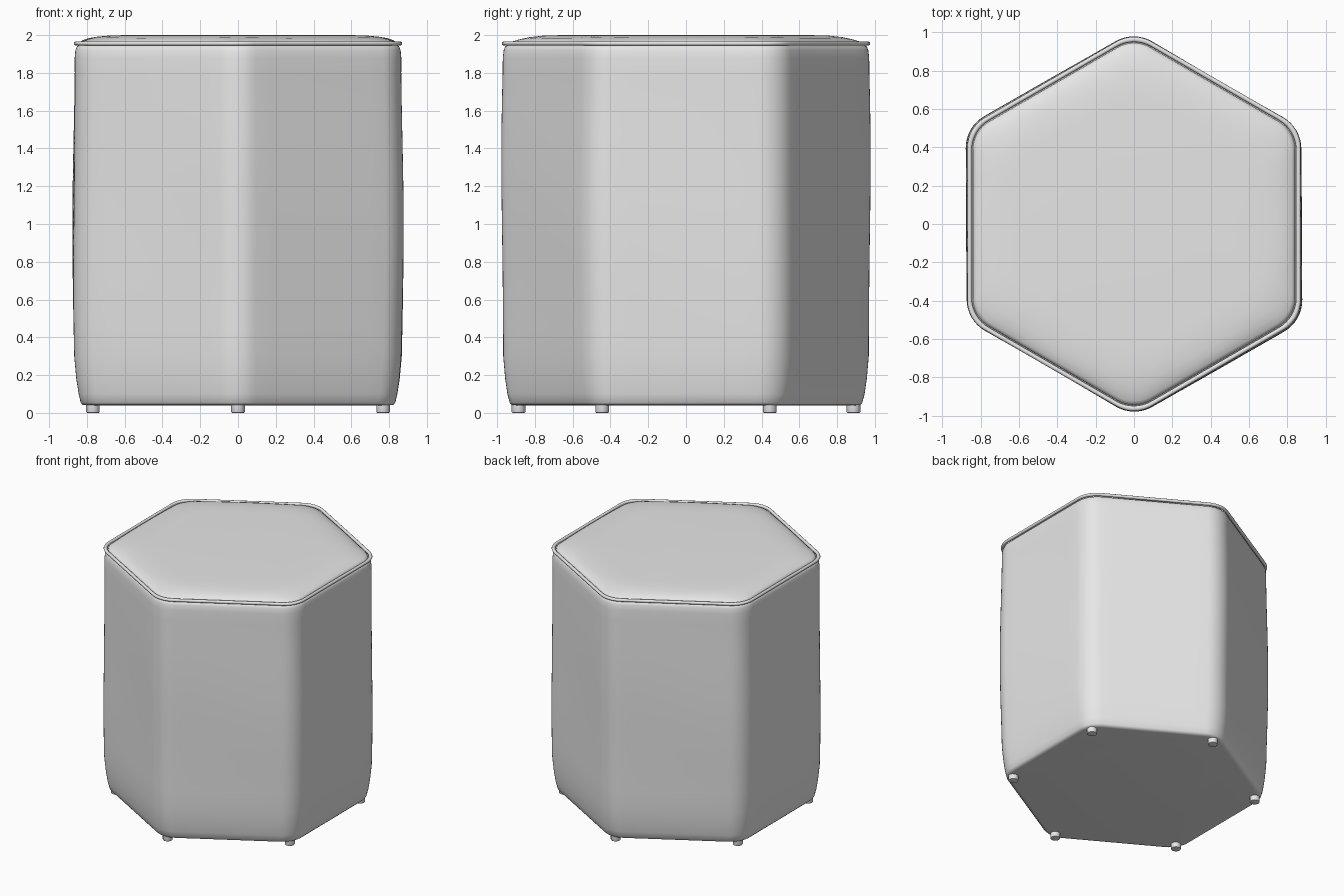
import bpy, bmesh, math
from mathutils import Vector

old = bpy.data.objects.get("Cube")
if old:
    bpy.data.objects.remove(old, do_unlink=True)


def material(name, rgb):
    m = bpy.data.materials.new(name)
    m.use_nodes = True
    m.diffuse_color = (*rgb, 1)
    m.node_tree.nodes["Principled BSDF"].inputs["Base Color"].default_value = (*rgb, 1)
    return m


grey = material("light_grey_fabric", (0.8, 0.8, 0.8))


def hexagon(apothem, radius, arc=8, side=8):
    """Outline of a rounded hexagon with corners on the y axis."""
    radius = min(radius, apothem * 0.6)
    reach = (apothem - radius) / math.cos(math.pi / 6)
    pts = []
    for k in range(6):
        mid = math.pi / 2 + k * math.pi / 3
        centre = Vector((math.cos(mid), math.sin(mid))) * reach
        for i in range(arc + 1):
            a = mid + (i / arc - 0.5) * math.pi / 3
            pts.append(centre + Vector((math.cos(a), math.sin(a))) * radius)
    out = []
    for i, p in enumerate(pts):
        out.append(p)
        if i % (arc + 1) == arc:
            q = pts[(i + 1) % len(pts)]
            out += [p.lerp(q, j / side) for j in range(1, side)]
    return out


def finish(bm, name, angle=50):
    bmesh.ops.recalc_face_normals(bm, faces=bm.faces)
    mesh = bpy.data.meshes.new(name)
    bm.to_mesh(mesh)
    bm.free()
    obj = bpy.data.objects.new(name, mesh)
    bpy.context.collection.objects.link(obj)
    mesh.materials.append(grey)
    bpy.ops.object.select_all(action="DESELECT")
    obj.select_set(True)
    bpy.context.view_layer.objects.active = obj
    bpy.ops.object.shade_smooth_by_angle(angle=math.radians(angle))
    return obj


def loft(name, profile, shape=None, closed=False):
    """Skin rings given as (apothem, z, corner radius)."""
    bm = bmesh.new()
    rings = []
    for apothem, z, radius in profile:
        ring = []
        for p in hexagon(apothem, radius):
            co = Vector((p.x, p.y, z))
            ring.append(bm.verts.new(shape(co) if shape else co))
        rings.append(ring)
    pairs = list(zip(rings, rings[1:]))
    if closed:
        pairs.append((rings[-1], rings[0]))
    else:
        bm.faces.new(rings[0])
        bm.faces.new(rings[-1])
    for low, high in pairs:
        for i in range(len(low)):
            j = (i + 1) % len(low)
            bm.faces.new((low[i], low[j], high[j], high[i]))
    return finish(bm, name)


def slack(co):
    """Soft unevenness of the stretched cover."""
    a = math.atan2(co.y, co.x)
    fade = math.sin(math.pi * min(max((co.z - 0.04) / 1.9, 0), 1))
    s = 1 + 0.006 * fade * math.sin(2 * a + 2.6 * co.z)
    return Vector((co.x * s, co.y * s, co.z))


# Upholstered body
walls = [(0.865 + 0.007 * math.sin(math.pi * (z - 0.3) / 1.5), z, 0.19)
         for z in (0.3 + 0.15 * i for i in range(11))]
body = [(0.8, 0.04, 0.17), (0.822, 0.042, 0.17), (0.833, 0.055, 0.18),
        (0.843, 0.1, 0.18), (0.855, 0.18, 0.19)] + walls + [
        (0.865, 1.88, 0.19), (0.861, 1.92, 0.19), (0.853, 1.94, 0.18),
        (0.84, 1.947, 0.18), (0.8, 1.947, 0.17)]
loft("body", body, slack)

# Piping around the top seam
tube = []
for i in range(10):
    t = 2 * math.pi * i / 10
    tube.append((0.857 + 0.012 * math.cos(t), 1.956 + 0.012 * math.sin(t), 0.18))
loft("piping", tube, closed=True)


# Seat cushion, pinched a little at the corners
def pinch(co):
    d = max(0, math.hypot(co.x, co.y) - 0.8)
    return Vector((co.x, co.y, co.z - 0.08 * d))


loft("seat_cushion", [(0.82, 1.945, 0.17), (0.84, 1.955, 0.17), (0.838, 1.966, 0.17),
                      (0.822, 1.975, 0.17), (0.79, 1.984, 0.19), (0.75, 1.991, 0.22),
                      (0.69, 1.997, 0.25), (0.6, 2.0, 0.25)], pinch)

# Six small feet under the corners
for k in range(6):
    a = math.pi / 2 + k * math.pi / 3
    bm = bmesh.new()
    bmesh.ops.create_cone(bm, cap_ends=True, segments=24, radius1=0.036, radius2=0.036, depth=0.05)
    rim = [e for e in bm.edges if all(v.co.z < 0 for v in e.verts)]
    bmesh.ops.bevel(bm, geom=rim, offset=0.006, segments=2, profile=0.5, affect="EDGES")
    bmesh.ops.translate(bm, verts=bm.verts, vec=(0.887 * math.cos(a), 0.887 * math.sin(a), 0.025))
    finish(bm, f"foot_{k + 1}", 40)
